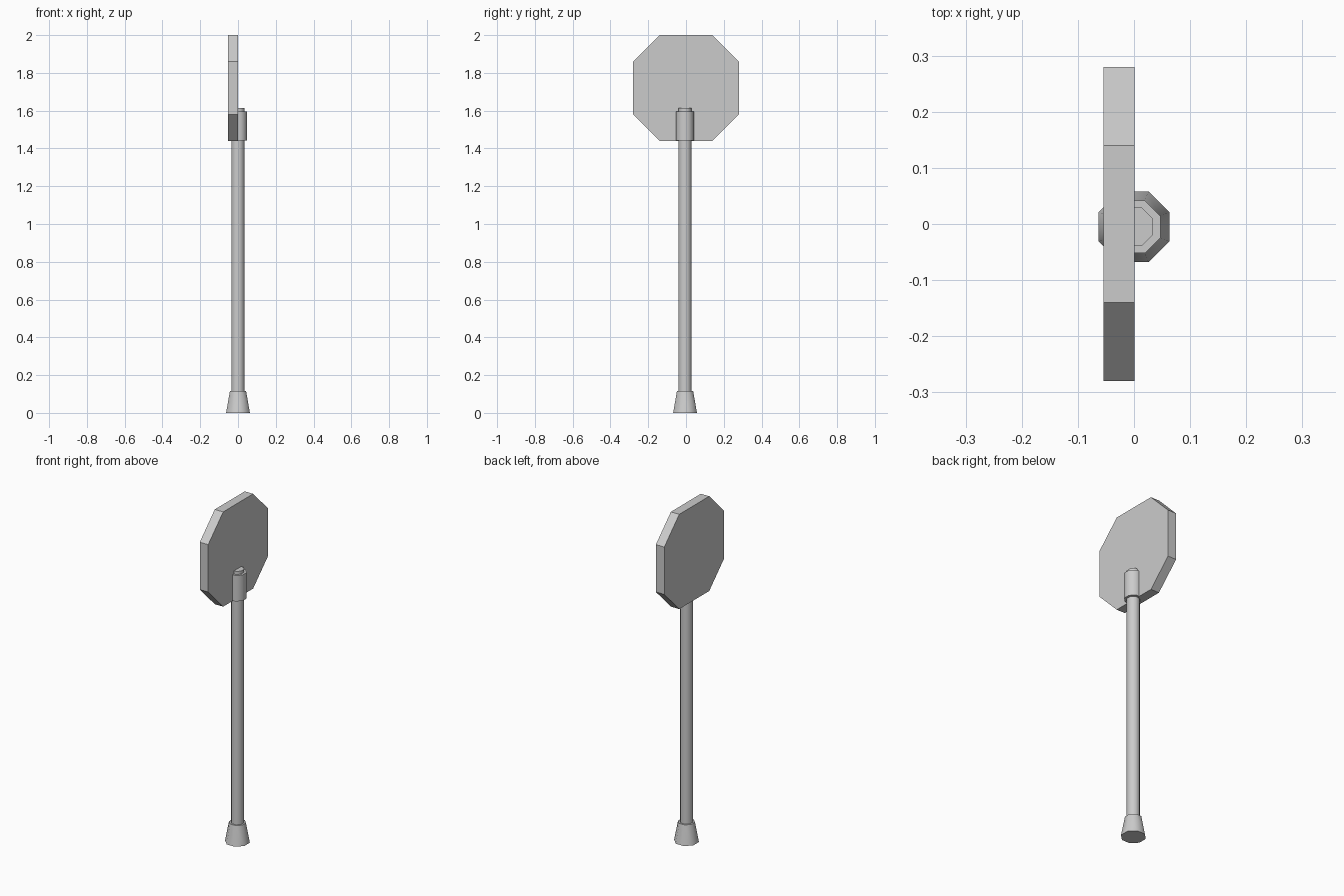
import bpy, bmesh, math

if "Cube" in bpy.data.objects:
    bpy.data.objects.remove(bpy.data.objects["Cube"])

POLE_Y = -0.005


def tapered_octagon(name, z0, z1, a0, a1):
    """Eight-sided upright tube; a0 and a1 are centre-to-flat distances."""
    k = 1 / math.cos(math.pi / 8)
    bpy.ops.mesh.primitive_cone_add(
        vertices=8, radius1=a0 * k, radius2=a1 * k, depth=z1 - z0,
        location=(0, POLE_Y, (z0 + z1) / 2), rotation=(0, 0, math.pi / 8))
    ob = bpy.context.object
    ob.name = name
    bpy.ops.object.transform_apply(location=True, rotation=True, scale=True)
    bpy.ops.object.shade_smooth_by_angle(angle=math.radians(50))
    return ob


# Flared foot, pole and the clamp sleeve behind the plate
tapered_octagon("base", 0.0, 0.115, 0.063, 0.043)
tapered_octagon("pole", 0.05, 1.613, 0.034, 0.034)
tapered_octagon("clamp", 1.442, 1.595, 0.047, 0.047)

# Octagonal sign plate
half, corner, zc = 0.28, 0.14, 1.72
outline = [(half, -corner), (half, corner), (corner, half), (-corner, half),
           (-half, corner), (-half, -corner), (-corner, -half), (corner, -half)]
bm = bmesh.new()
face = bm.faces.new([bm.verts.new((-0.054, y, zc + z)) for y, z in outline])
ext = bmesh.ops.extrude_face_region(bm, geom=[face], use_keep_orig=True)
bmesh.ops.translate(bm, vec=(0.055, 0, 0),
                    verts=[v for v in ext["geom"] if isinstance(v, bmesh.types.BMVert)])
bmesh.ops.recalc_face_normals(bm, faces=bm.faces)
mesh = bpy.data.meshes.new("sign_plate")
bm.to_mesh(mesh)
bm.free()
bpy.context.collection.objects.link(bpy.data.objects.new("sign_plate", mesh))
